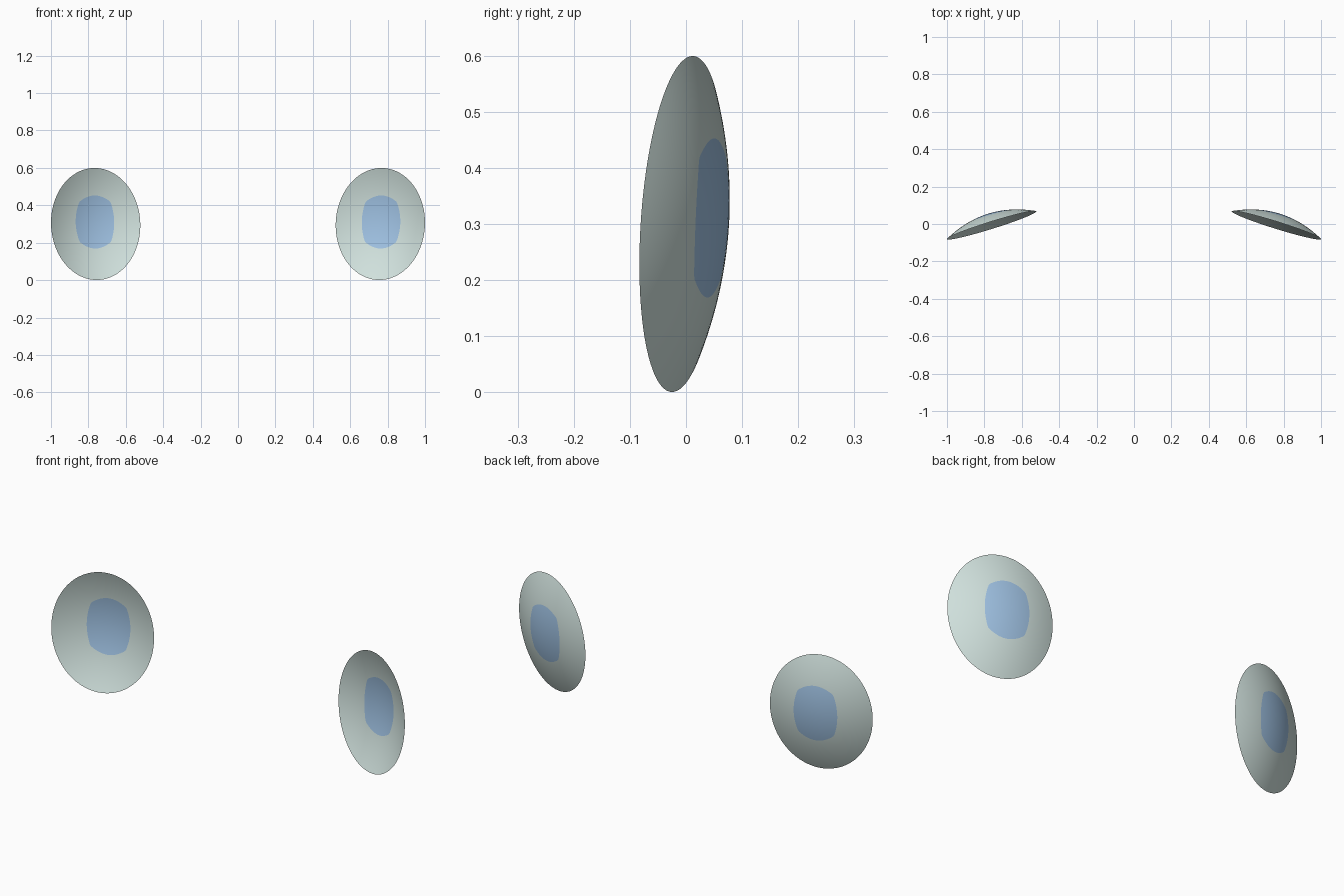
import bpy, bmesh
from math import sin, cos, pi, radians, sqrt
from mathutils import Matrix, Vector

if "Cube" in bpy.data.objects:
    bpy.data.objects.remove(bpy.data.objects["Cube"])

HALF_W, HALF_H, DEPTH = 0.25, 0.30, 0.063   # rim ellipse and dome depth
SEG, INNER, OUTER = 96, 6, 10               # spokes, rings in patch, rings outside


def material(name, rgb):
    m = bpy.data.materials.new(name)
    m.diffuse_color = (*rgb, 1)
    m.use_nodes = True
    m.node_tree.nodes["Principled BSDF"].inputs["Base Color"].default_value = m.diffuse_color
    return m


shell_mat = material("pale_green", (0.63, 0.75, 0.72))
patch_mat = material("blue", (0.35, 0.54, 0.77))


def bowed(lead, cross, k, bow, corner):
    """Distance along a ray to a side that bows outwards."""
    a = bow * cross ** 2 / corner ** 2
    return 2 * k / (abs(lead) + sqrt(lead ** 2 + 4 * a * k))


def lens(name, side):
    bm = bmesh.new()

    def vert(u, v):
        return bm.verts.new((u, DEPTH * (1 - (u / HALF_W) ** 2 - (v / HALF_H) ** 2), v))

    # patch centre sits slightly towards the middle and above the rim centre
    c = Vector((-0.012 * side, 0.014))
    centre = vert(*c)
    rings = []
    for i in range(1, INNER + OUTER + 1):
        ring = []
        for k in range(SEG):
            t = 2 * pi * k / SEG
            d = Vector((cos(t), sin(t)))
            r = min(bowed(d.x, d.y, 0.107, 0.020, 0.107),
                    bowed(d.y, d.x, 0.142, 0.035, 0.087))
            edge = c + d * r
            rim = Vector((HALF_W * d.x, HALF_H * d.y))
            p = c.lerp(edge, i / INNER) if i <= INNER else edge.lerp(rim, (i - INNER) / OUTER)
            ring.append(vert(*p))
        rings.append(ring)
    for k in range(SEG):
        n = (k + 1) % SEG
        bm.faces.new((centre, rings[0][n], rings[0][k])).material_index = 1
        for i in range(len(rings) - 1):
            a, b = rings[i], rings[i + 1]
            f = bm.faces.new((a[k], a[n], b[n], b[k]))
            f.material_index = 1 if i + 1 < INNER else 0
    for f in bm.faces:
        f.smooth = True
    bm.normal_update()
    # turn outwards and lean back
    bm.transform(Matrix.Translation((0.761 * side, -0.0065, 0.30))
                 @ Matrix.Rotation(radians(-17.3 * side), 4, 'Z')
                 @ Matrix.Rotation(radians(-3.7), 4, 'X'))
    me = bpy.data.meshes.new(name)
    bm.to_mesh(me)
    bm.free()
    me.materials.append(shell_mat)
    me.materials.append(patch_mat)
    bpy.context.collection.objects.link(bpy.data.objects.new(name, me))


# left and right domed shells, each with a central blue patch
lens("left_domed_shell", -1)
lens("right_domed_shell", 1)
